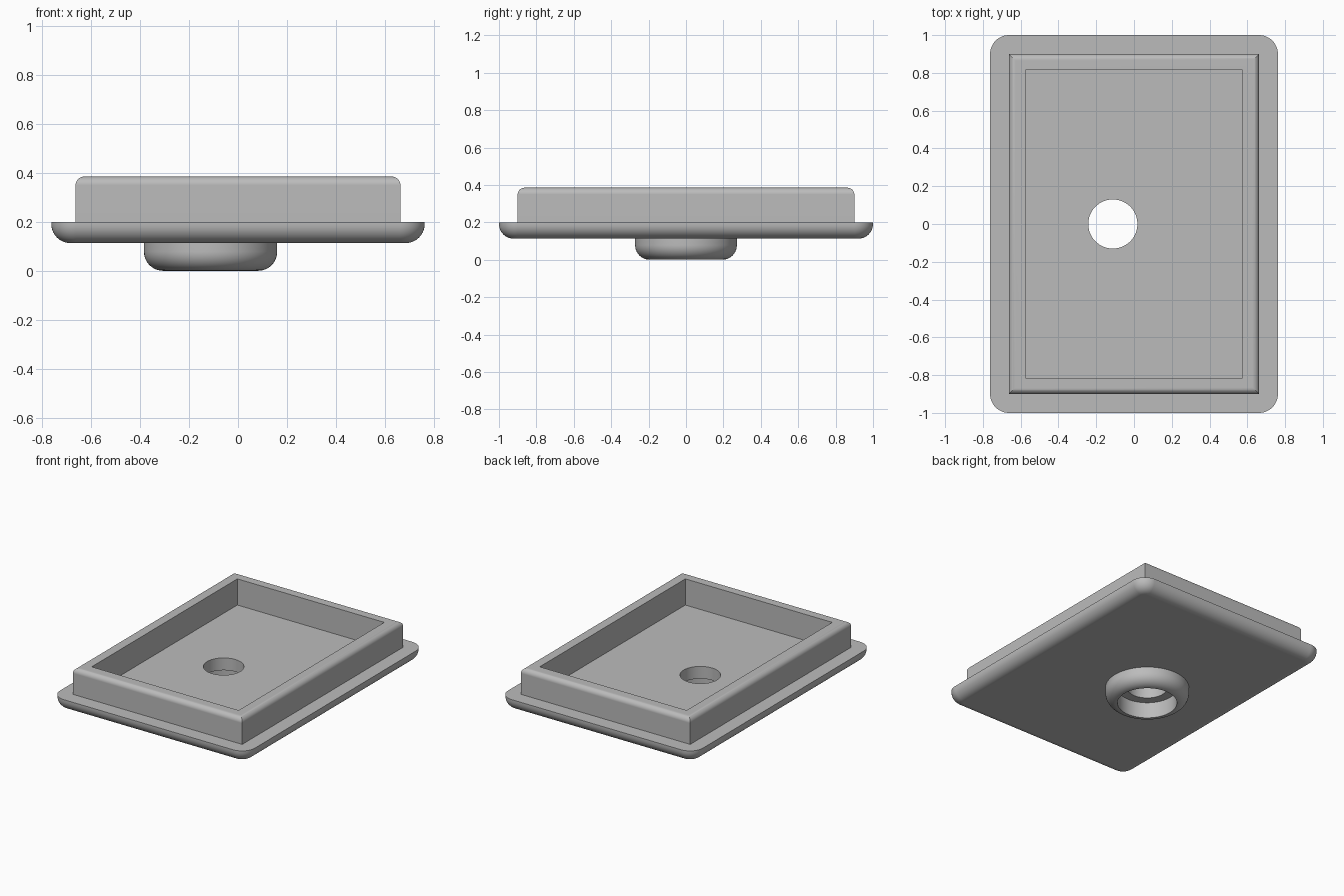
import bpy, bmesh
from math import sin, cos, pi, radians

cube = bpy.data.objects.get("Cube")
if cube:
    bpy.data.objects.remove(cube, do_unlink=True)

GREY = (0.5, 0.5, 0.5, 1)
grey = bpy.data.materials.new("plain grey")
grey.use_nodes = True
grey.diffuse_color = GREY
grey.node_tree.nodes["Principled BSDF"].inputs["Base Color"].default_value = GREY

HOLE_X = -0.112
PLATE_BOTTOM, PLATE_TOP, FRAME_TOP = 0.113, 0.2, 0.385


def rect_ring(half_x, half_y, z, radius=0.0, steps=12):
    """Rectangle outline, with rounded corners if a radius is given."""
    points = []
    for corner, (sx, sy) in enumerate([(1, 1), (-1, 1), (-1, -1), (1, -1)]):
        cx, cy = sx * (half_x - radius), sy * (half_y - radius)
        for i in range(steps + 1 if radius else 1):
            a = (corner + i / steps) * pi / 2
            points.append((cx + radius * cos(a), cy + radius * sin(a), z))
    return points


def circle_ring(radius, z, steps=96):
    return [(HOLE_X + radius * cos(2 * pi * i / steps),
             radius * sin(2 * pi * i / steps), z) for i in range(steps)]


def fillet(radius, steps=10):
    """Inset and distance from the flat face, running from side to flat face."""
    for i in range(steps + 1):
        a = i / steps * pi / 2
        yield radius * (1 - cos(a)), radius * (1 - sin(a))


def loft(name, rings, caps=False):
    """Skin a stack of outlines that all have the same number of points."""
    bm = bmesh.new()
    loops = [[bm.verts.new(p) for p in ring] for ring in rings]
    n = len(loops[0])
    for low, high in zip(loops, loops[1:]):
        for i in range(n):
            j = (i + 1) % n
            bm.faces.new((low[i], low[j], high[j], high[i]))
    if caps:
        bm.faces.new(loops[0])
        bm.faces.new(loops[-1])
    bmesh.ops.recalc_face_normals(bm, faces=bm.faces)
    mesh = bpy.data.meshes.new(name)
    bm.to_mesh(mesh)
    bm.free()
    obj = bpy.data.objects.new(name, mesh)
    bpy.context.collection.objects.link(obj)
    mesh.materials.append(grey)
    return obj


def finish(obj):
    bpy.ops.object.select_all(action='DESELECT')
    obj.select_set(True)
    bpy.context.view_layer.objects.active = obj
    for mod in list(obj.modifiers):
        bpy.ops.object.modifier_apply(modifier=mod.name)
    bpy.ops.object.shade_smooth_by_angle(angle=radians(30))
    weighted = obj.modifiers.new("even shading", 'WEIGHTED_NORMAL')
    weighted.keep_sharp = True


# Base plate: rounded corners and a rounded lower edge
rings = [rect_ring(0.762, 1.0, PLATE_TOP, 0.1)]
rings += [rect_ring(0.762 - d, 1.0 - d, PLATE_BOTTOM + h, 0.1 - d)
          for d, h in fillet(0.078)]
plate = loft("base_plate", rings, caps=True)

# Drain hole through the plate
cutter = loft("hole_cutter", [circle_ring(0.13, 0.05), circle_ring(0.13, 0.3)], caps=True)
cutter.hide_render = True
cut = plate.modifiers.new("hole", 'BOOLEAN')
cut.operation = 'DIFFERENCE'
cut.solver = 'EXACT'
cut.object = cutter
finish(plate)
bpy.data.objects.remove(cutter, do_unlink=True)

# Raised frame: square corners, rounded outer top edge, straight inner walls
rings = [rect_ring(0.663, 0.9, PLATE_TOP)]
rings += [rect_ring(0.663 - d, 0.9 - d, FRAME_TOP - h) for d, h in fillet(0.036)]
rings += [rect_ring(0.575, 0.814, z) for z in (FRAME_TOP, PLATE_TOP)]
finish(loft("raised_frame", rings))

# Round collar below the hole, wider inside than the hole itself
rings = [circle_ring(0.272, PLATE_BOTTOM)]
rings += [circle_ring(0.272 - d, h) for d, h in fillet(0.078)]
rings += [circle_ring(0.193, z) for z in (0, PLATE_BOTTOM)]
finish(loft("drain_collar", rings))
